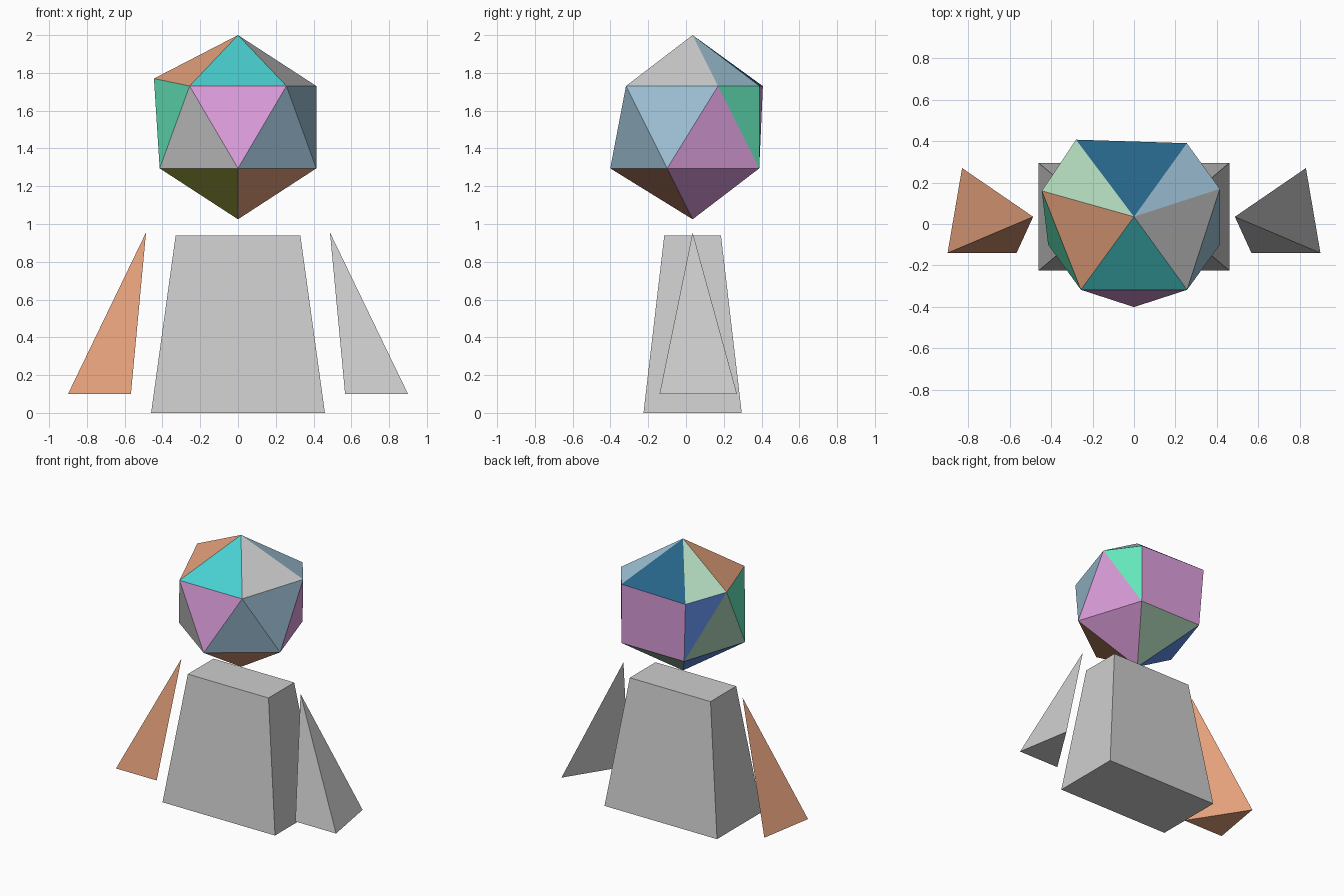
import bpy, bmesh
from math import sin, cos, radians, sqrt

if "Cube" in bpy.data.objects:
    bpy.data.objects.remove(bpy.data.objects["Cube"])

CY = 0.035  # depth of the shared vertical axis


def linear(c):
    c /= 255
    return c / 12.92 if c <= 0.04045 else ((c + 0.055) / 1.055) ** 2.4


COLOURS = {
    "gray": (205, 205, 205), "orange": (236, 166, 128), "turquoise": (73, 207, 208),
    "light_blue": (158, 193, 213), "petrol": (38, 100, 136), "pale_green": (174, 212, 184),
    "pink": (221, 159, 221), "mint": (105, 242, 195), "blue": (102, 149, 242),
    "olive": (180, 187, 76),
}
MATS = {}
for name, rgb in COLOURS.items():
    MATS[name] = bpy.data.materials.new(name)
    MATS[name].diffuse_color = (*[linear(c) for c in rgb], 1)


def build(name, points, faces):
    """faces: list of (colour, point keys); points: dict of positions."""
    bm = bmesh.new()
    verts = {k: bm.verts.new(p) for k, p in points.items()}
    colours = list(dict.fromkeys(c for c, _ in faces))
    for colour, keys in faces:
        bm.faces.new([verts[k] for k in keys]).material_index = colours.index(colour)
    bmesh.ops.recalc_face_normals(bm, faces=bm.faces[:])
    mesh = bpy.data.meshes.new(name)
    bm.to_mesh(mesh)
    bm.free()
    for c in colours:
        mesh.materials.append(MATS[c])
    obj = bpy.data.objects.new(name, mesh)
    bpy.context.collection.objects.link(obj)
    return obj


# Body: tapered block
body = {}
for level, (hx, hy, z) in enumerate([(0.46, 0.26, 0), (0.33, 0.15, 0.94)]):
    for i, (sx, sy) in enumerate([(-1, -1), (1, -1), (1, 1), (-1, 1)]):
        body[level, i] = (sx * hx, CY + sy * hy, z)
sides = [((0, i), (0, (i + 1) % 4), (1, (i + 1) % 4), (1, i)) for i in range(4)]
caps = [[(lv, i) for i in range(4)] for lv in (0, 1)]
build("body", body, [("gray", f) for f in sides + caps])

# Arms: mirrored three-sided spikes
for name, s, colour in (("left_arm", -1, "orange"), ("right_arm", 1, "gray")):
    spike = {"tip": (s * 0.487, CY, 0.955), "back": (s * 0.83, 0.27, 0.1),
             "outer": (s * 0.90, -0.14, 0.1), "inner": (s * 0.567, -0.14, 0.1)}
    build(name, spike, [(colour, [k for k in spike if k != skip]) for skip in spike])

# Head: twenty-sided ball whose rear upper corner is split in two
R, MID = 0.4875, 1.5125
ring, step = R * 2 / sqrt(5), R / sqrt(5)
head = {"top": (0, CY, MID + R), "bot": (0, CY, MID - R)}
for i in range(5):
    a = radians(-90 + 72 * i)
    head["L%d" % i] = (ring * cos(a), CY + ring * sin(a), MID - step)
for i in range(3):
    a = radians(-126 + 72 * i)
    head["U%d" % i] = (ring * cos(a), CY + ring * sin(a), MID + step)
head["U3"] = (0.255, 0.39, 1.73)
head["U4"] = (-0.28, 0.407, 1.73)
head["U5"] = (-0.445, 0.16, 1.77)

faces = []
# Crown and underside fans
for i, c in enumerate(["turquoise", "gray", "light_blue", "petrol", "pale_green", "orange"]):
    faces.append((c, ("top", "U%d" % i, "U%d" % ((i + 1) % 6))))
for i, c in enumerate(["orange", "pink", "pale_green", "blue", "olive"]):
    faces.append((c, ("bot", "L%d" % i, "L%d" % ((i + 1) % 5))))
# Middle band
for c, keys in [("pink", "U0 U1 L0"), ("light_blue", "U1 L0 L1"), ("light_blue", "U1 U2 L1"),
                ("pink", "U2 L1 L2"), ("mint", "U2 U3 L2"), ("pink", "U3 U4 L3 L2"),
                ("blue", "U4 U5 L3"), ("pale_green", "U5 L3 L4"), ("mint", "U5 U0 L4"),
                ("gray", "U0 L4 L0")]:
    faces.append((c, keys.split()))
build("head", head, faces)

for m in bpy.data.materials:
    if m.users and not m.is_grease_pencil:
        m.use_nodes = True
        m.node_tree.nodes["Principled BSDF"].inputs["Base Color"].default_value = m.diffuse_color
